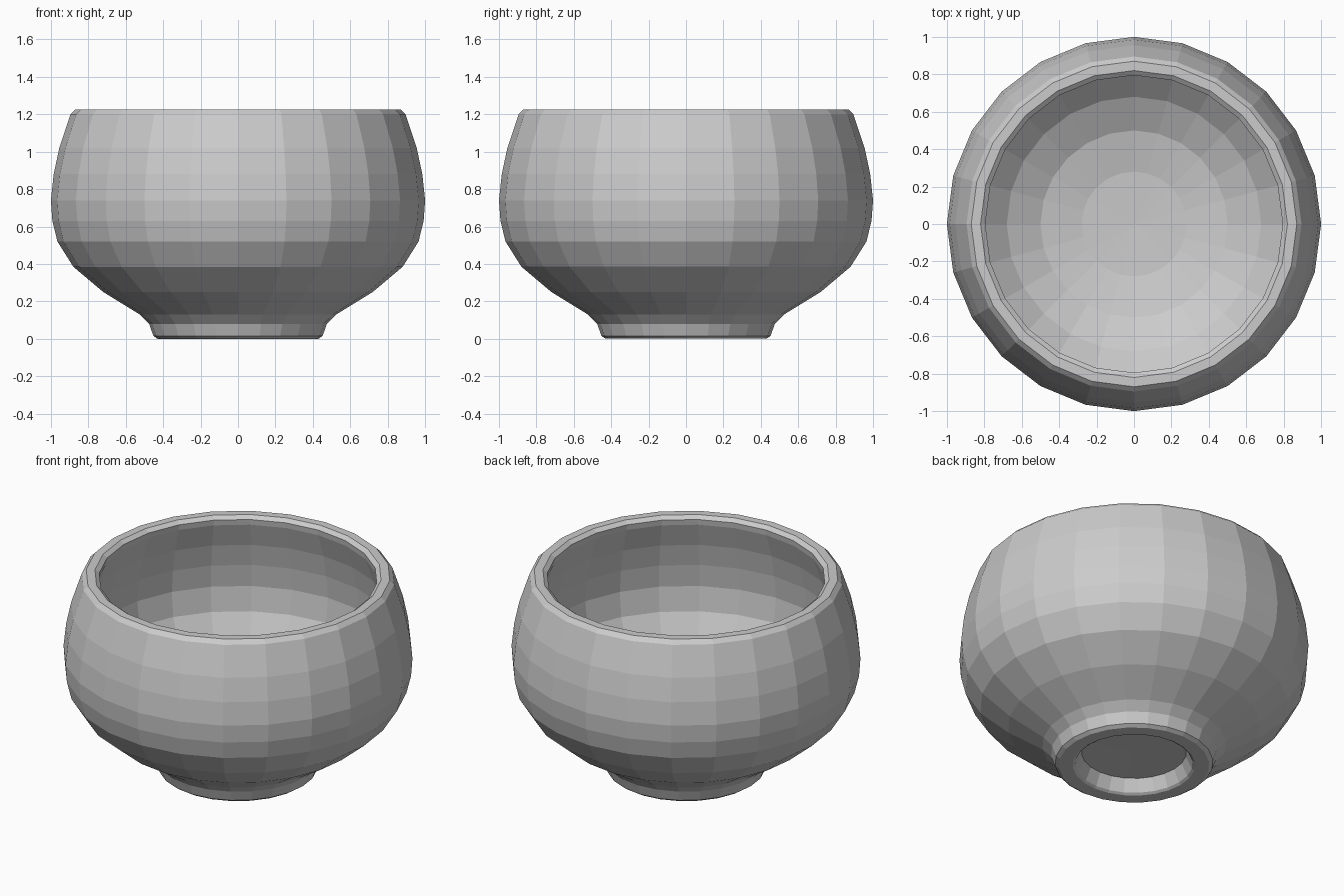
import bpy, bmesh
from math import cos, sin, tau

if "Cube" in bpy.data.objects:
    bpy.data.objects.remove(bpy.data.objects["Cube"])

SIDES = 24

# Closed wall section (radius, height): foot recess, outside, rim, inside
PROFILE = [
    (0, 0.09), (0.30, 0.085), (0.335, 0.01), (0.35, 0.0),
    (0.43, 0.0), (0.452, 0.015), (0.475, 0.08), (0.525, 0.13),
    (0.72, 0.25), (0.88, 0.385), (0.965, 0.52), (0.992, 0.63), (1.0, 0.74),
    (0.985, 0.88), (0.955, 1.02), (0.895, 1.20), (0.87, 1.225),
    (0.82, 1.225), (0.795, 1.205), (0.80, 1.17),
    (0.85, 1.02), (0.88, 0.88), (0.895, 0.74), (0.875, 0.59),
    (0.81, 0.46), (0.68, 0.34), (0.50, 0.245), (0.28, 0.20), (0, 0.19),
]


def lathe(name, profile, sides):
    bm = bmesh.new()
    rings = []
    for r, z in profile:
        count = sides if r > 0 else 1
        rings.append([bm.verts.new((r * cos(tau * i / sides), r * sin(tau * i / sides), z))
                      for i in range(count)])
    for a, b in zip(rings, rings[1:]):
        for i in range(sides):
            j = i + 1
            corners = [a[i % len(a)], a[j % len(a)], b[j % len(b)], b[i % len(b)]]
            bm.faces.new(list(dict.fromkeys(corners)))
    bmesh.ops.recalc_face_normals(bm, faces=bm.faces[:])
    mesh = bpy.data.meshes.new(name)
    bm.to_mesh(mesh)
    bm.free()
    obj = bpy.data.objects.new(name, mesh)
    bpy.context.collection.objects.link(obj)
    return obj


# Faceted footed bowl
lathe("bowl", PROFILE, SIDES)
